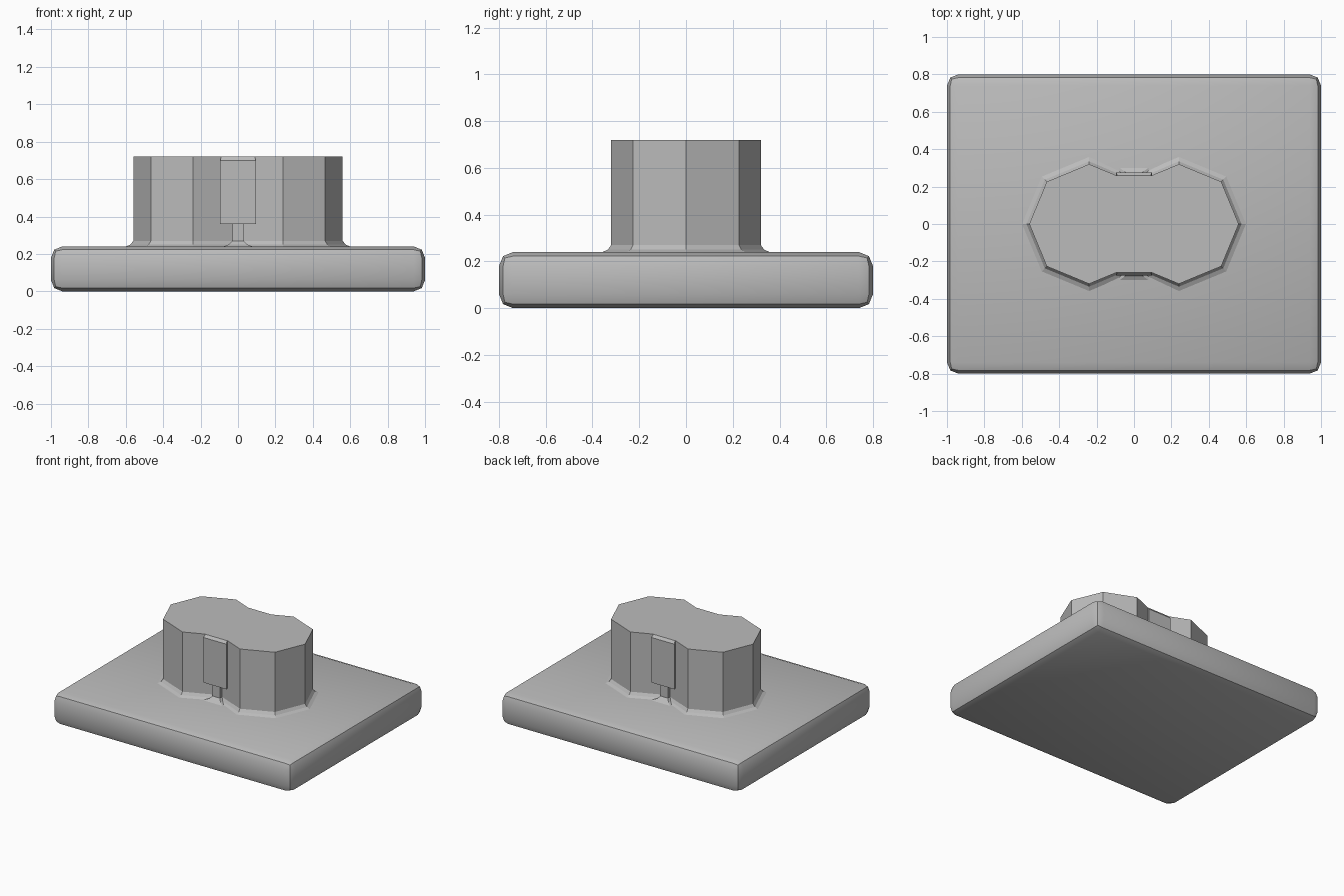
import bpy
import bmesh
from math import cos, sin, radians

if "Cube" in bpy.data.objects:
    bpy.data.objects.remove(bpy.data.objects["Cube"], do_unlink=True)

GREY = (0.5, 0.5, 0.5, 1)
grey = bpy.data.materials.new("plain grey")
grey.use_nodes = True
grey.diffuse_color = GREY
grey.node_tree.nodes["Principled BSDF"].inputs["Base Color"].default_value = GREY


def loft(name, layers):
    """Closed solid through a stack of (height, outline) layers."""
    bm = bmesh.new()
    rings = [[bm.verts.new((x, y, z)) for x, y in pts] for z, pts in layers]
    bm.faces.new(rings[0][::-1])
    bm.faces.new(rings[-1])
    for low, high in zip(rings, rings[1:]):
        for i in range(len(low)):
            j = (i + 1) % len(low)
            bm.faces.new((low[i], low[j], high[j], high[i]))
    bmesh.ops.recalc_face_normals(bm, faces=bm.faces)
    mesh = bpy.data.meshes.new(name)
    bm.to_mesh(mesh)
    bm.free()
    mesh.materials.append(grey)
    obj = bpy.data.objects.new(name, mesh)
    bpy.context.collection.objects.link(obj)
    return obj


def rect(w, d):
    return [(-w, -d), (w, -d), (w, d), (-w, d)]


def twin_octagon(r, spread=0.24):
    """Outline of two overlapping octagons side by side."""
    right = []
    for a in range(-135, 136, 45):
        x = max(spread + r * cos(radians(a)), 0.01)
        right.append((x, r * sin(radians(a))))
    return right + [(-x, -y) for x, y in right]


# Slab with rounded edges
base = loft("base_slab", [(0, rect(1, 0.8)), (0.24, rect(1, 0.8))])
bevel = base.modifiers.new("rounded edges", "BEVEL")
bevel.width = 0.06
bevel.segments = 2
bpy.context.view_layer.objects.active = base
base.select_set(True)
bpy.ops.object.modifier_apply(modifier=bevel.name)
bpy.ops.object.shade_smooth_by_angle(angle=radians(35))

# Tower of two joined octagonal columns, with a flared foot
loft("twin_tower", [(0.22, twin_octagon(0.32)), (0.72, twin_octagon(0.32))])
loft("tower_foot", [(0.235, twin_octagon(0.37)), (0.25, twin_octagon(0.335)),
                    (0.27, twin_octagon(0.32))])

# Plates bridging the two valleys, and the narrow stems beneath them
loft("bridge_plate", [(0.36, rect(0.095, 0.275)), (0.7, rect(0.095, 0.275)),
                      (0.72, rect(0.09, 0.26))])
loft("bridge_stem", [(0.235, rect(0.09, 0.31)), (0.25, rect(0.05, 0.28)),
                     (0.27, rect(0.03, 0.26)), (0.36, rect(0.03, 0.26))])
